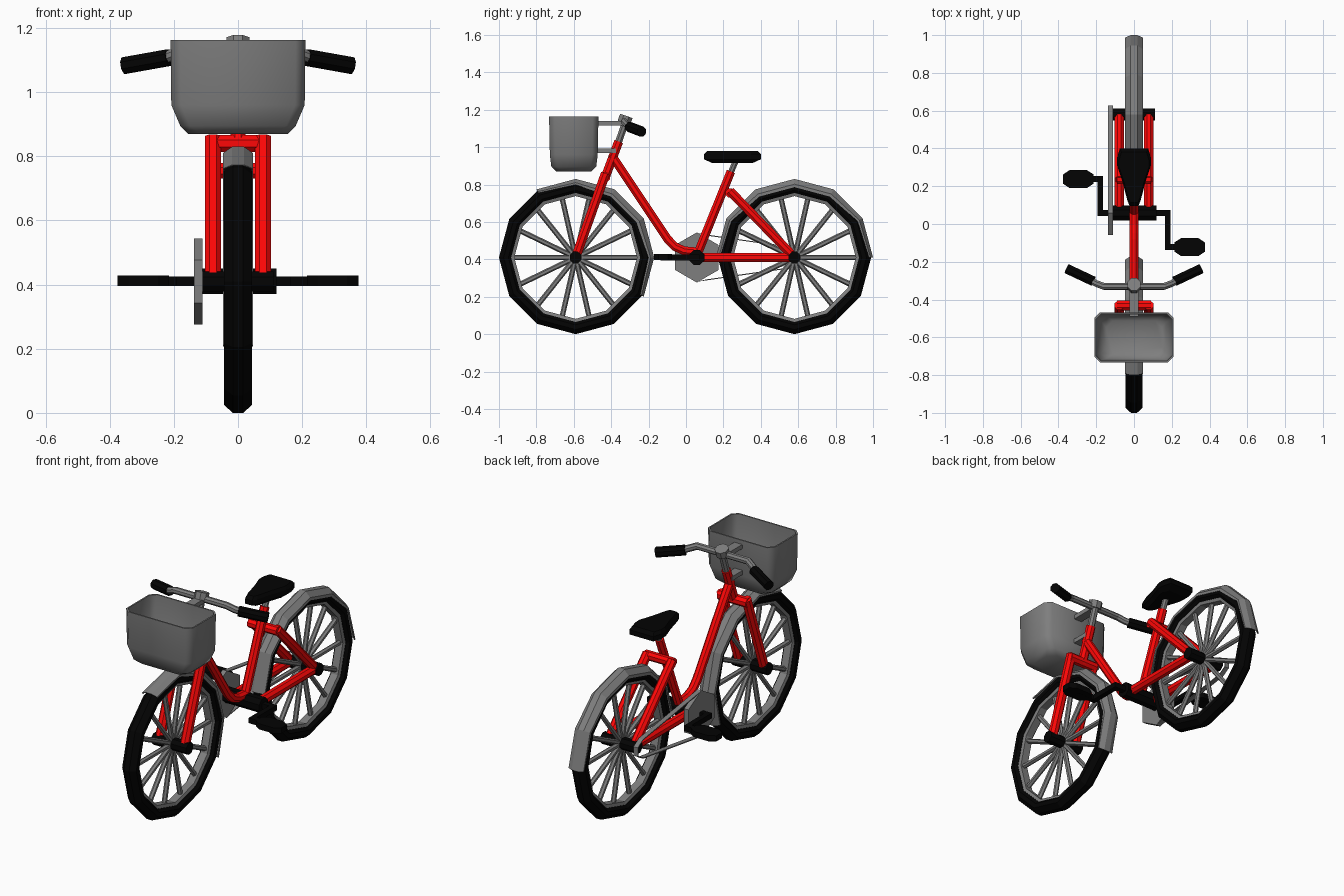
import bpy, bmesh
from math import sin, cos, pi, radians
from mathutils import Vector

if "Cube" in bpy.data.objects:
    bpy.data.objects.remove(bpy.data.objects["Cube"])


def material(name, rgb):
    m = bpy.data.materials.new(name)
    m.diffuse_color = (*rgb, 1)
    m.use_nodes = True
    m.node_tree.nodes["Principled BSDF"].inputs["Base Color"].default_value = m.diffuse_color
    return m


RED = material("red_paint", (1.0, 0.002, 0.002))
BLACK = material("black_rubber", (0.001, 0.001, 0.001))
GREY = material("grey_metal", (0.21, 0.21, 0.21))


def loft(name, rings, mat=GREY, loop=False):
    """Skin a list of equal rings; cap the ends unless the rings form a loop."""
    bm = bmesh.new()
    vs = [[bm.verts.new(p) for p in ring] for ring in rings]
    n = len(rings[0])
    for i in range(len(vs) if loop else len(vs) - 1):
        a, b = vs[i], vs[(i + 1) % len(vs)]
        for j in range(n):
            k = (j + 1) % n
            bm.faces.new((a[j], a[k], b[k], b[j]))
    if not loop:
        bm.faces.new(vs[0])
        bm.faces.new(vs[-1])
    bmesh.ops.recalc_face_normals(bm, faces=bm.faces)
    me = bpy.data.meshes.new(name)
    bm.to_mesh(me)
    bm.free()
    me.materials.append(mat)
    ob = bpy.data.objects.new(name, me)
    bpy.context.collection.objects.link(ob)
    return ob


def tube(name, pts, r, mat=GREY, sides=8, turn=None):
    """Sweep a polygon along a path, mitred at the bends."""
    pts = [Vector(p) for p in pts]
    dirs = [(b - a).normalized() for a, b in zip(pts, pts[1:])]
    d = dirs[0]
    u = d.orthogonal().normalized()
    if abs(d.z) < 0.99:
        u = d.cross(Vector((0, 0, 1))).normalized()
    v = d.cross(u)
    ang = pi / sides if turn is None else turn
    ring = [pts[0] + r * (u * cos(ang + 2 * pi * i / sides) + v * sin(ang + 2 * pi * i / sides))
            for i in range(sides)]
    rings = [ring]
    for i in range(1, len(pts)):
        d = dirs[i - 1]
        nrm = d if i == len(pts) - 1 else (d + dirs[i]).normalized()
        ring = [p + d * ((pts[i] - p).dot(nrm) / d.dot(nrm)) for p in ring]
        rings.append(ring)
    return loft(name, rings, mat)


def box(name, x, y, z, mat=GREY):
    return loft(name, [[(x[0], y[0], h), (x[1], y[0], h), (x[1], y[1], h), (x[0], y[1], h)] for h in z], mat)


def revolve(name, y, profile, mat=GREY, start=0, steps=12):
    """Turn an (x, radius) profile round a wheel axle; open arcs get shallower at their ends."""
    full = steps == 12
    rings = []
    for i in range(steps if full else steps + 1):
        a = radians(start + 30 * i)
        lift = 0 if full else {0: 0.5, 1: 0.3}.get(min(i, steps - i), 0)
        rings.append([(x, y + (r + lift * (0.42 - r)) * cos(a), AZ + (r + lift * (0.42 - r)) * sin(a))
                      for x, r in profile])
    return loft(name, rings, mat, loop=full)


def mirrored(half):
    return half + [(-x, r) for x, r in reversed(half)]


AZ, FY, RY, BY = 0.41, -0.59, 0.58, 0.058   # axle height, front, rear, crank positions

# Wheels: tyre, rim, spokes, hub and mudguard
TYRE = mirrored([(0.03, 0.345), (0.044, 0.36), (0.044, 0.385), (0.016, 0.41)])
RIM = mirrored([(0.022, 0.328), (0.03, 0.352)])
GUARD = mirrored([(0.047, 0.376), (0.047, 0.392), (0.018, 0.42)])
GUARD += [(-0.042, 0.376), (-0.044, 0.39), (-0.016, 0.413), (0.016, 0.413), (0.044, 0.39), (0.042, 0.376)]
for side, y, start, steps in (("front", FY, -30, 5), ("rear", RY, 0, 6)):
    revolve(side + "_tyre", y, TYRE, BLACK)
    revolve(side + "_rim", y, RIM)
    revolve(side + "_mudguard", y, GUARD, GREY, start, steps)
    tube(side + "_axle", [(-0.11, y, AZ), (0.11, y, AZ)], 0.034, BLACK)
    for i in range(14):
        a = 2 * pi * i / 14
        tube(f"{side}_spoke_{i}", [(0, y + r * cos(a), AZ + r * sin(a)) for r in (0.02, 0.335)],
             0.014, sides=6)

# Frame: head, down and seat tubes
tube("head_tube", [(0, -0.435, 0.83), (0, -0.36, 1.03)], 0.026, RED)
tube("down_tube", [(0, -0.40, 0.96), (0, -0.10, 0.51), (0, -0.06, 0.468), (0, -0.01, 0.446), (0, 0.06, 0.44)],
     0.025, RED)
tube("seat_tube", [(0, BY, 0.42), (0, 0.24, 0.87)], 0.025, RED)

# Fork legs and rear stays on both sides, joined by cross pieces
for s, side in ((1, "left"), (-1, "right")):
    x = s * 0.078
    tube("fork_leg_" + side, [(x, -0.43, 0.86), (x, FY, AZ)], 0.027, RED)
    tube("chain_stay_" + side, [(x, BY, AZ), (x, RY, AZ)], 0.027, RED)
    tube("seat_stay_" + side, [(x, 0.235, 0.765), (x, RY, AZ)], 0.026, RED)
tube("fork_crown", [(-0.09, -0.432, 0.84), (0.09, -0.432, 0.84)], 0.028, RED)
tube("stay_bridge", [(-0.09, 0.235, 0.755), (0.09, 0.235, 0.755)], 0.026, RED)

# Crank axle, arms and pedals
tube("crank_axle", [(-0.11, BY, AZ), (0.12, BY, AZ)], 0.043, BLACK)
for s, side in ((1, "left"), (-1, "right")):
    py = BY - s * 0.18
    tube("crank_arm_" + side, [(s * 0.1, BY, AZ), (s * 0.178, BY, AZ), (s * 0.178, py, AZ), (s * 0.3, py, AZ)],
         0.021, BLACK, sides=4)
    outline = [(0.215, 0.025), (0.25, 0.048), (0.34, 0.048), (0.375, 0.025)]
    outline += [(x, -w) for x, w in reversed(outline)]
    loft("pedal_" + side, [[(s * x, py + w, z) for x, w in outline] for z in (0.396, 0.428)], BLACK)

# Hexagonal chainring and the flat chain running round the rear axle
tube("chainring", [(-0.137, BY, AZ), (-0.11, BY, AZ)], 0.134, sides=6, turn=pi / 2)
path = [(BY, 0.13), (RY, 0.055), (RY + 0.048, 0.025), (RY + 0.048, -0.025), (RY, -0.055), (BY, -0.13)]
loft("chain", [[(x, RY + (y - RY) * k, AZ + h * k) for x, k in ((-0.137, 1), (-0.11, 1), (-0.11, 0.9), (-0.137, 0.9))]
               for y, h in path])

# Saddle and post
tube("seat_post", [(0, 0.225, 0.83), (0, 0.272, 0.94)], 0.017)
HALF = [(0.022, 0.095), (0.034, 0.12), (0.06, 0.22), (0.09, 0.31), (0.09, 0.35), (0.075, 0.4)]
SEAT = HALF + [(-x, y) for x, y in reversed(HALF)]
loft("saddle", [[(x * k, 0.25 + (y - 0.25) * k, z) for x, y in SEAT]
                for k, z in ((0.72, 0.916), (1, 0.935), (1, 0.962), (0.88, 0.98))], BLACK)

# Stem, handlebar and grips
tube("stem", [(0, -0.37, 1.0), (0, -0.325, 1.13)], 0.02)
tube("stem_cap", [(0, -0.332, 1.13), (0, -0.319, 1.167)], 0.038)
BAR = [(0.16, -0.33, 1.135), (0.20, -0.315, 1.118), (0.24, -0.293, 1.103), (0.30, -0.262, 1.093)]
tube("handlebar", [(-x, y, z) for x, y, z in reversed(BAR)] + BAR, 0.019)
for s, side in ((1, "left"), (-1, "right")):
    tube("grip_" + side, [(s * 0.215, -0.303, 1.108), (s * 0.355, -0.237, 1.083)], 0.028, BLACK)


# Open basket with softly shaded chamfered corners, and its brackets
def basket_ring(hx, hy, z, c):
    return [(sx, -0.6 + sy, z) for sx, sy in (
        (hx - c, -hy), (hx, -hy + c), (hx, hy - c), (hx - c, hy),
        (-hx + c, hy), (-hx, hy - c), (-hx, -hy + c), (-hx + c, -hy))]


basket = loft("basket", [basket_ring(*v) for v in (
    (0.155, 0.095, 0.87, 0.04), (0.18, 0.12, 0.895, 0.03), (0.208, 0.128, 0.96, 0.03),
    (0.21, 0.132, 1.163, 0.03), (0.202, 0.124, 1.163, 0.028), (0.2, 0.12, 0.965, 0.028),
    (0.173, 0.112, 0.905, 0.028), (0.148, 0.088, 0.882, 0.036))])
bpy.context.view_layer.objects.active = basket
basket.select_set(True)
bpy.ops.object.shade_smooth_by_angle(angle=radians(60))
box("basket_bracket_upper", (-0.025, 0.025), (-0.475, -0.33), (1.116, 1.14))
box("basket_bracket_lower", (-0.025, 0.025), (-0.49, -0.375), (0.968, 0.992))
